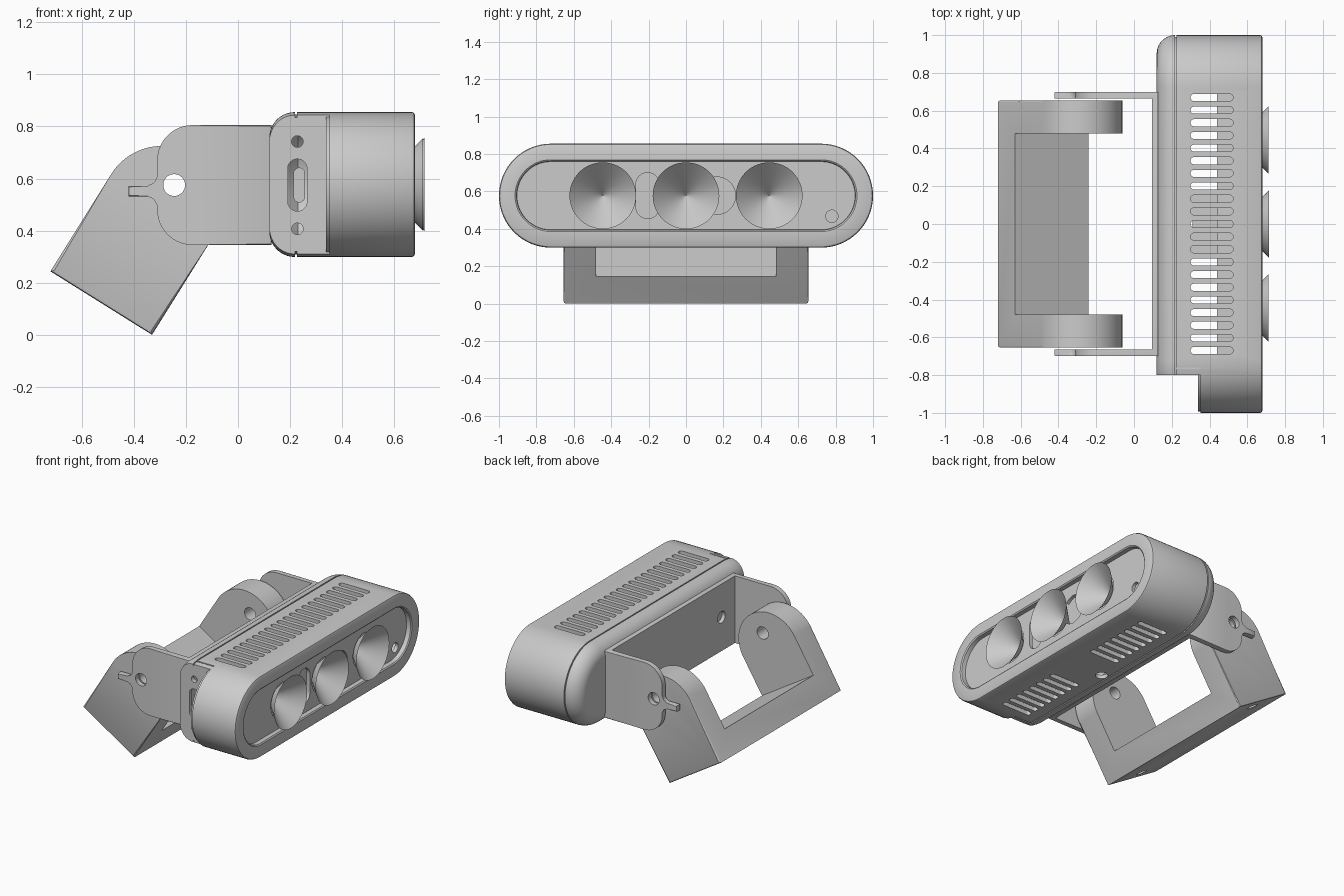
import bpy, bmesh
from math import sin, cos, pi, radians
from mathutils import Matrix

if "Cube" in bpy.data.objects:
    bpy.data.objects.remove(bpy.data.objects["Cube"])

ZC, L, R = 0.577, 0.722, 0.278      # body centre height, straight half length, end radius


def finish(name, bm):
    bmesh.ops.recalc_face_normals(bm, faces=bm.faces)
    me = bpy.data.meshes.new(name)
    bm.to_mesh(me)
    bm.free()
    ob = bpy.data.objects.new(name, me)
    bpy.context.collection.objects.link(ob)
    return ob


def arc(cx, cy, r, a0, a1, n=16):
    return [(cx + r * cos(radians(a0 + (a1 - a0) * i / n)),
             cy + r * sin(radians(a0 + (a1 - a0) * i / n))) for i in range(n + 1)]


def circle(cx, cy, r, n=32):
    return arc(cx, cy, r, 0, 360, n)[:-1]


def pill(cx, cy, half, r, upright=False, n=12):
    if upright:
        return arc(cx, cy + half, r, 0, 180, n) + arc(cx, cy - half, r, 180, 360, n)
    return arc(cx + half, cy, r, -90, 90, n) + arc(cx - half, cy, r, 90, 270, n)


def rect(x0, x1, y0, y1):
    return [(x0, y0), (x1, y0), (x1, y1), (x0, y1)]


def prism(name, outlines, axis, a, b, bevel=0):
    """Extrude closed outlines along an axis from a to b."""
    def put(p, t):
        return {'x': (t, p[0], p[1]), 'y': (p[0], t, p[1]), 'z': (p[0], p[1], t)}[axis]
    bm = bmesh.new()
    for o in outlines:
        lo = [bm.verts.new(put(p, a)) for p in o]
        hi = [bm.verts.new(put(p, b)) for p in o]
        caps = [bm.faces.new(lo), bm.faces.new(hi)]
        for i in range(len(o)):
            j = (i + 1) % len(o)
            bm.faces.new((lo[i], lo[j], hi[j], hi[i]))
        if bevel:
            edges = list({e for f in caps for e in f.edges})
            bmesh.ops.bevel(bm, geom=edges, offset=bevel, segments=2, profile=0.5, affect='EDGES')
    return finish(name, bm)


def loft(name, profile):
    """Stack of stadium rings given as (x, end radius)."""
    bm = bmesh.new()
    rings = [[bm.verts.new((x, y, z)) for y, z in pill(0, ZC, L, r, n=32)] for x, r in profile]
    for p, q in zip(rings, rings[1:]):
        for i in range(len(p)):
            j = (i + 1) % len(p)
            bm.faces.new((p[i], p[j], q[j], q[i]))
    bm.faces.new(rings[0])
    bm.faces.new(rings[-1])
    return finish(name, bm)


def cut(ob, *tools):
    for t in tools:
        m = ob.modifiers.new("cut", 'BOOLEAN')
        m.operation, m.solver, m.object = 'DIFFERENCE', 'EXACT', t
        bpy.context.view_layer.objects.active = ob
        bpy.ops.object.modifier_apply(modifier=m.name)
        bpy.data.objects.remove(t)


# Housing: rounded back cap, seam groove, front bezel with recessed panel
profile = arc(0.218, 0, 0.098, 180, 90, 10)
profile = [(x, R - 0.098 + y) for x, y in profile]
profile += [(0.2181, R - 0.01), (0.226, R - 0.01), (0.2261, R), (0.668, R),
            (0.676, R - 0.004), (0.68, R - 0.012), (0.68, 0.192), (0.674, 0.184), (0.645, 0.182)]
housing = loft("housing", profile)
cut(housing, prism("step", [rect(0.0, 0.352, -1.2, -0.8)], 'z', 0, 1.2))

# Hollow inside that follows the stepped end
cavity = loft("cavity", [(0.15, 0.17), (0.23, 0.25), (0.62, 0.25)])
cut(cavity, prism("step", [rect(0.0, 0.38, -1.2, -0.77)], 'z', 0, 1.2))
cut(housing, cavity)

# Cooling slots above and below, threaded mount hole underneath
slots = [pill(0.412, i * 0.067, 0.094, 0.019) for i in range(-10, 11)]
low_slots = [s for i, s in zip(range(-10, 11), slots) if abs(i) > 2]
cut(housing, prism("top_slots", slots, 'z', 0.75, 0.95),
    prism("low_slots", low_slots + [circle(0.27, 0, 0.04)], 'z', 0.2, 0.4))

# Panel openings for the lenses, projector and indicator
cut(housing,
    prism("lens_holes", [circle(y, ZC, 0.12) for y in (-0.445, 0, 0.445)], 'x', 0.58, 0.7),
    prism("slot_hole", [pill(-0.205, ZC, 0.06, 0.063, True), circle(0.78, 0.467, 0.033)],
          'x', 0.58, 0.7),
    prism("round_hole", [circle(0.165, ZC, 0.1)], 'x', 0.58, 0.7))

# Port and screw holes in the stepped end, short seam across top and bottom
cut(housing,
    prism("port_cut", [pill(0.228, 0.575, 0.063, 0.037, True), circle(0.228, 0.742, 0.022),
                       circle(0.228, 0.407, 0.022)], 'y', -0.85, -0.7),
    prism("seam_top", [rect(0.222, 0.352, -0.768, -0.76)], 'z', 0.845, 0.9),
    prism("seam_low", [rect(0.222, 0.352, -0.768, -0.76)], 'z', 0.25, 0.309))

# Thin lip on the step, inner board, port socket
lip = loft("step_lip", [(0.338, 0.27), (0.353, 0.27)])
cut(lip, prism("trim", [rect(0.2, 0.5, -0.79, 1.2)], 'z', 0, 1.2))
board = loft("inner_board", [(0.44, 0.2), (0.53, 0.2)])
socket = prism("port_socket", [pill(0.235, 0.575, 0.045, 0.022, True)], 'y', -0.775, -0.70)

# View cones, open to the front
parts = [housing, lip, board, socket]
for i, y in enumerate((-0.445, 0, 0.445)):
    tip, rim = 0.535, 0.715 if y == 0 else 0.711
    bm = bmesh.new()
    bmesh.ops.create_cone(bm, cap_ends=False, segments=64, radius1=0.001, radius2=0.178,
                          depth=rim - tip,
                          matrix=Matrix.Translation(((rim + tip) / 2, y, ZC))
                          @ Matrix.Rotation(pi / 2, 4, 'Y'))
    parts.append(finish(f"view_cone_{i + 1}", bm))

# U-shaped bracket with an angle pointer on each arm
outline = [(0.128, 0.345), (0.128, 0.805)] + arc(-0.175, 0.67, 0.135, 90, 180)
outline += arc(-0.345, 0.607, 0.035, 0, -90, 8) + [(-0.42, 0.572), (-0.42, 0.532)]
outline += arc(-0.345, 0.497, 0.035, 90, 0, 8) + arc(-0.175, 0.48, 0.135, 180, 270)
bracket = prism("bracket", [outline], 'y', -0.7, 0.7, 0.004)
cut(bracket,
    prism("gap", [rect(-0.6, 0.095, -0.665, 0.665)], 'z', 0.2, 1),
    prism("pivot", [circle(-0.245, 0.575, 0.042)], 'y', -0.9, 0.9),
    prism("bolts", [circle(y, ZC, 0.04) for y in (-0.52, 0.52)], 'x', 0.0, 0.2))
parts.append(bracket)

# Tilted base: thick foot with two rounded ears
TILT = radians(32)


def tilted(u, v):
    return (-0.525 + u * cos(TILT) + v * sin(TILT), 0.122 - u * sin(TILT) + v * cos(TILT))


outline = [(-0.23, 0), (0.23, 0)] + arc(0, 0.44, 0.23, 0, 180, 36)
base = prism("tilted_base", [[tilted(*p) for p in outline]], 'y', -0.655, 0.655, 0.011)
window = [tilted(*p) for p in rect(-0.4, 0.4, 0.17, 0.9)]
feet = prism("foot_holes", [circle(0, y, 0.035) for y in (-0.55, 0.55)], 'z', -0.05, 0.1)
feet.data.transform(Matrix.Translation((-0.525, 0, 0.122)) @ Matrix.Rotation(TILT, 4, 'Y'))
cut(base, prism("window", [window], 'y', -0.48, 0.48),
    prism("pivot", [circle(-0.245, 0.575, 0.042)], 'y', -0.9, 0.9), feet)
parts.append(base)

# Smooth curved surfaces, keep hard edges
bpy.ops.object.select_all(action='DESELECT')
for ob in parts:
    ob.select_set(True)
bpy.context.view_layer.objects.active = housing
bpy.ops.object.shade_smooth_by_angle(angle=radians(30))
